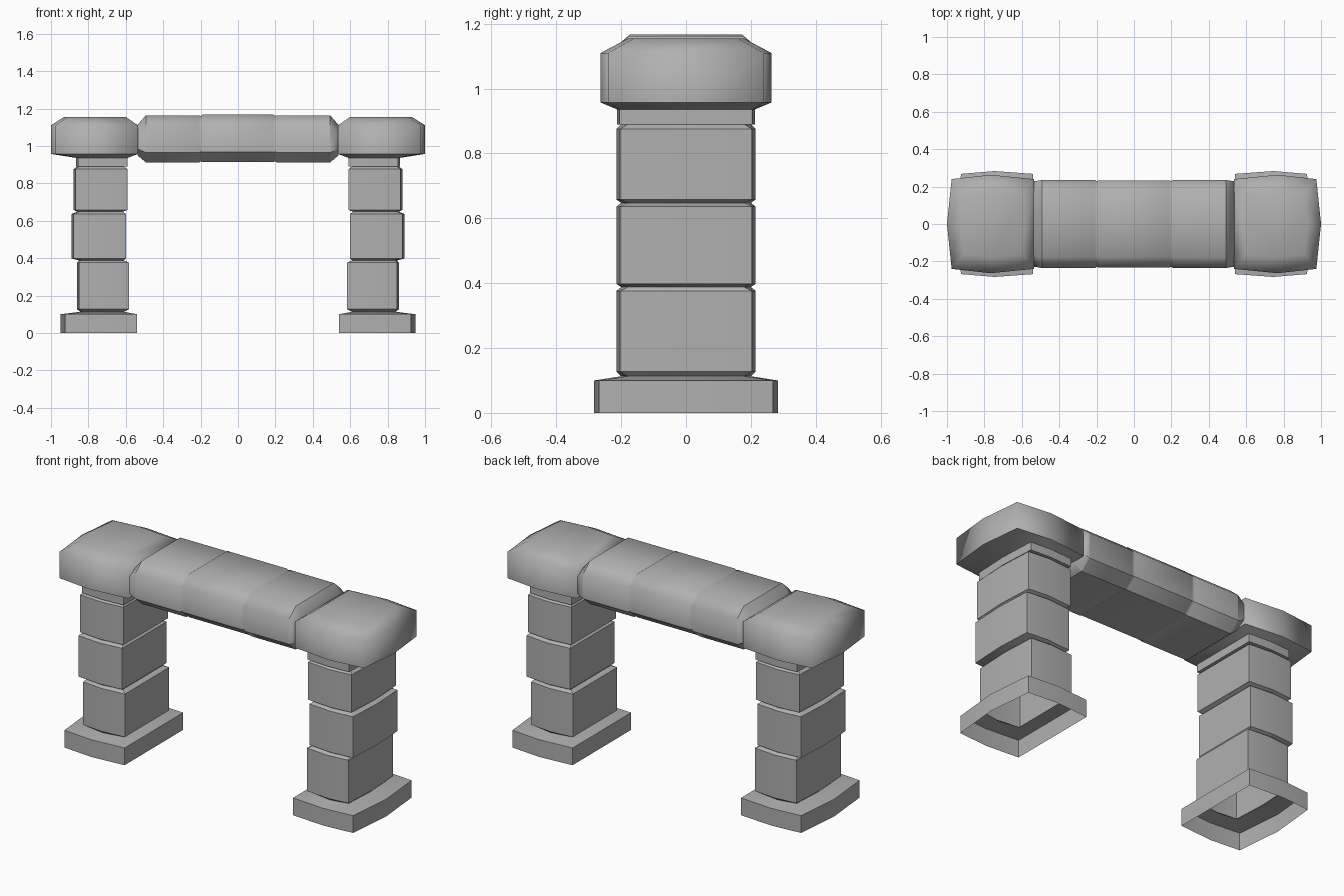
import bpy, bmesh

if "Cube" in bpy.data.objects:
    bpy.data.objects.remove(bpy.data.objects["Cube"])

# Darker grey stone
stone = bpy.data.materials.new("stone")
stone.diffuse_color = (0.435, 0.435, 0.435, 1)
stone.use_nodes = True
stone.node_tree.nodes["Principled BSDF"].inputs["Base Color"].default_value = stone.diffuse_color


def loft(name, rings, cap_last=False, sharp_rings=None, angle=None):
    """Skin a list of equal-length closed rings."""
    bm = bmesh.new()
    vs = [[bm.verts.new(p) for p in r] for r in rings]
    n = len(rings[0])
    for a, b in zip(vs, vs[1:]):
        for i in range(n):
            j = (i + 1) % n
            bm.faces.new((a[i], a[j], b[j], b[i]))
    if cap_last:
        bm.faces.new(vs[-1])
    bmesh.ops.recalc_face_normals(bm, faces=bm.faces)
    if sharp_rings is not None:
        for f in bm.faces:
            f.smooth = True
        for k in sharp_rings:
            for i in range(n):
                e = bm.edges.get((vs[k][i], vs[k][(i + 1) % n]))
                if e:
                    e.smooth = False
    me = bpy.data.meshes.new(name)
    bm.to_mesh(me)
    bm.free()
    me.materials.append(stone)
    ob = bpy.data.objects.new(name, me)
    bpy.context.collection.objects.link(ob)
    if angle:
        bpy.ops.object.select_all(action='DESELECT')
        ob.select_set(True)
        bpy.context.view_layer.objects.active = ob
        bpy.ops.object.shade_smooth_by_angle(angle=angle)
    return ob


def section(s, z, xi, xo, ym, yc, bulge):
    """Block outline: flat inner side, slightly bowed front, back and outer side."""
    xm = (xi + xo) / 2
    pts = [(xi, -yc), (xm, -ym), (xo - bulge, -yc), (xo, 0),
           (xo - bulge, yc), (xm, ym), (xi, yc)]
    return [(s * x, y, z) for x, y in pts]


# height, inner x, outer x, mid y, corner y, outer bulge
collar = (0.936, 0.59, 0.865, 0.213, 0.205, 0.01)
shaft = [
    (0.0, 0.54, 0.95, 0.283, 0.268, 0.025),      # plinth
    (0.1, 0.54, 0.95, 0.283, 0.268, 0.025),
    (0.113, 0.61, 0.845, 0.20, 0.18, 0.01),
    (0.127, 0.583, 0.86, 0.215, 0.203, 0.01),    # lower block
    (0.376, 0.583, 0.86, 0.215, 0.203, 0.01),
    (0.388, 0.61, 0.85, 0.20, 0.18, 0.01),
    (0.398, 0.6, 0.89, 0.215, 0.203, 0.01),      # middle block
    (0.636, 0.6, 0.89, 0.215, 0.203, 0.01),
    (0.648, 0.615, 0.86, 0.20, 0.18, 0.01),
    (0.658, 0.592, 0.879, 0.215, 0.203, 0.01),   # upper block
    (0.876, 0.592, 0.879, 0.215, 0.203, 0.01),
    (0.89, 0.61, 0.86, 0.20, 0.18, 0.01),
    (0.89,) + collar[1:],                        # collar
    collar,
]
capital = [
    collar,
    (0.957, 0.535, 1.0, 0.263, 0.24, 0.025),
    (1.11, 0.535, 1.0, 0.263, 0.24, 0.025),
    (1.155, 0.60, 0.93, 0.178, 0.16, 0.02),
]

for s, side in ((-1, "left"), (1, "right")):
    loft(side + "_pillar", [section(s, *r) for r in shaft], angle=0.5)
    loft(side + "_capital", [section(s, *r) for r in capital],
         cap_last=True, sharp_rings=[1])


# Lintel: chamfered beam in three stones
def beam_ring(x, y, zb, zt, c):
    return [(x, -y, zb + c), (x, -y, zt - c), (x, -y + 0.06, zt), (x, y - 0.06, zt),
            (x, y, zt - c), (x, y, zb + c), (x, y - 0.06, zb), (x, -y + 0.06, zb)]


half = [(0.538, 0.228, 0.95, 1.112, 0.035), (0.493, 0.235, 0.912, 1.163, 0.052),
        (0.208, 0.235, 0.912, 1.163, 0.052), (0.2, 0.23, 0.917, 1.16, 0.052),
        (0.19, 0.233, 0.915, 1.167, 0.052)]
rings = [beam_ring(-r[0], *r[1:]) for r in half] + [beam_ring(*r) for r in reversed(half)]
lintel = loft("lintel", rings, cap_last=True, sharp_rings=[1, 8])

# Crisp lower arrises along the lintel
bm = bmesh.new()
bm.from_mesh(lintel.data)
for e in bm.edges:
    a, b = e.verts
    if abs(a.co.x - b.co.x) > 0.001 and max(a.co.z, b.co.z) < 1.0:
        e.smooth = False
bm.to_mesh(lintel.data)
bm.free()
